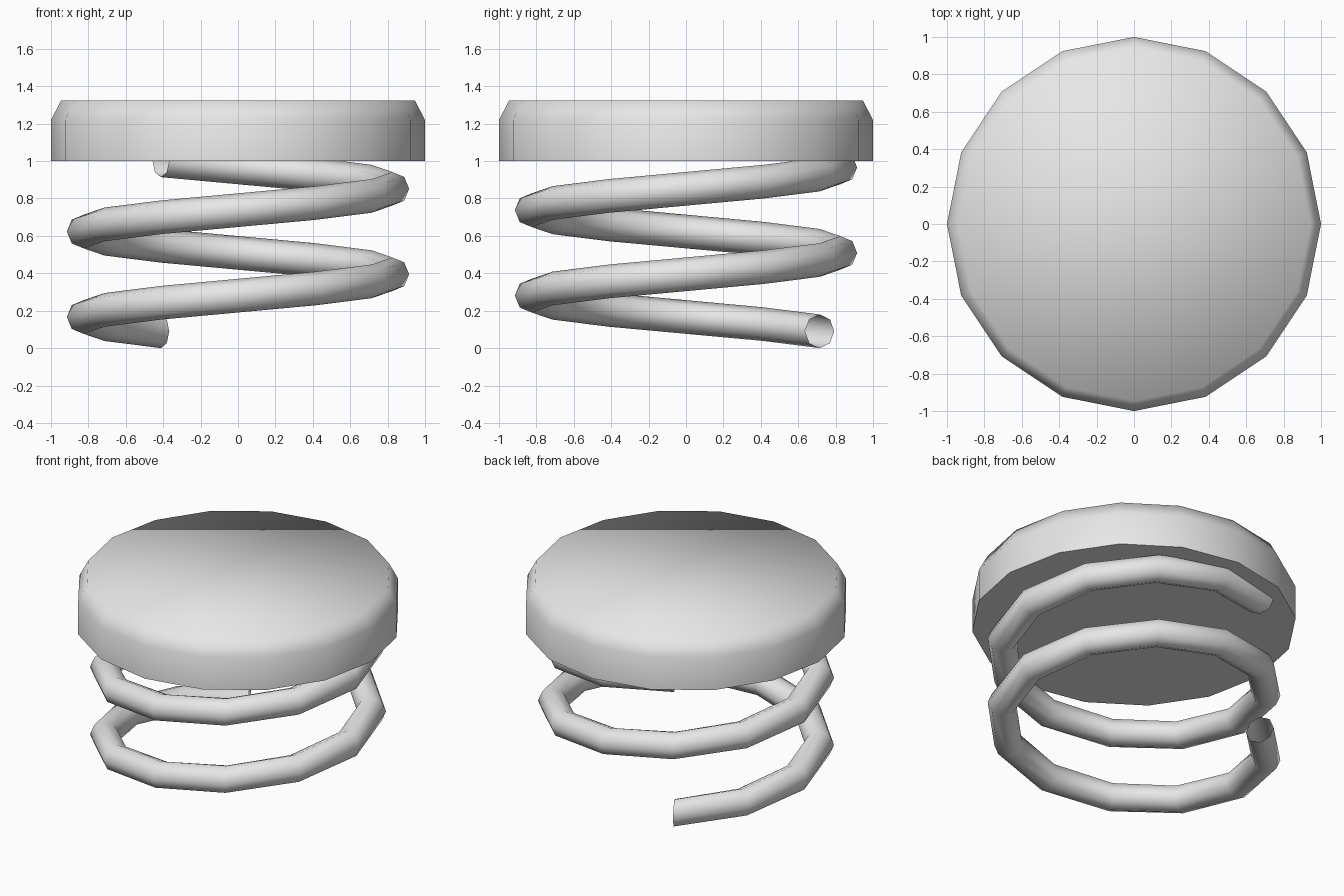
import bpy
import math

if "Cube" in bpy.data.objects:
    bpy.data.objects.remove(bpy.data.objects["Cube"])

grey = bpy.data.materials.new("light grey")
grey.diffuse_color = (0.8, 0.8, 0.8, 1)
grey.use_nodes = True
grey.node_tree.nodes["Principled BSDF"].inputs["Base Color"].default_value = grey.diffuse_color


def add_part(name, verts, faces, angle):
    mesh = bpy.data.meshes.new(name)
    mesh.from_pydata(verts, [], faces)
    mesh.materials.append(grey)
    obj = bpy.data.objects.new(name, mesh)
    bpy.context.collection.objects.link(obj)
    bpy.ops.object.select_all(action='DESELECT')
    obj.select_set(True)
    bpy.context.view_layer.objects.active = obj
    bpy.ops.object.shade_smooth_by_angle(angle=math.radians(angle))
    return obj


def bridge(rings, n, closed):
    """Quads joining consecutive rings of n points."""
    return [(r * n + i, r * n + (i + 1) % n, (r + 1) * n + (i + 1) % n, (r + 1) * n + i)
            for r in range(rings - 1) for i in range(n)]


# Cap: sixteen-sided disc with a chamfered upper rim
SIDES = 16
profile = [(1.0, 1.0), (1.0, 1.22), (0.945, 1.325)]
verts = [(r * math.cos(math.tau * i / SIDES), r * math.sin(math.tau * i / SIDES), z)
         for r, z in profile for i in range(SIDES)]
faces = bridge(len(profile), SIDES, False)
faces.append(tuple(reversed(range(SIDES))))
faces.append(tuple(range(2 * SIDES, 3 * SIDES)))
add_part("cap", verts, faces, 75)

# Spring: octagonal open tube swept two turns, twelve steps per turn
STEPS, TURNS, TUBE = 12, 2, 8
COIL_R, TUBE_R, PITCH = 0.825, 0.09, 0.457
verts = []
for s in range(STEPS * TURNS + 1):
    a = math.radians(120) + math.tau * s / STEPS
    for k in range(TUBE):
        t = -math.tau * k / TUBE
        r = COIL_R + TUBE_R * math.cos(t)
        z = TUBE_R + PITCH * s / STEPS + TUBE_R * math.sin(t)
        verts.append((r * math.cos(a), r * math.sin(a), z))
faces = [tuple(reversed(f)) for f in bridge(STEPS * TURNS + 1, TUBE, False)]
spring = add_part("spring", verts, faces, 60)

# Make the tube surface face outward
bpy.ops.object.mode_set(mode='EDIT')
bpy.ops.mesh.select_all(action='SELECT')
bpy.ops.mesh.normals_make_consistent(inside=False)
bpy.ops.object.mode_set(mode='OBJECT')
